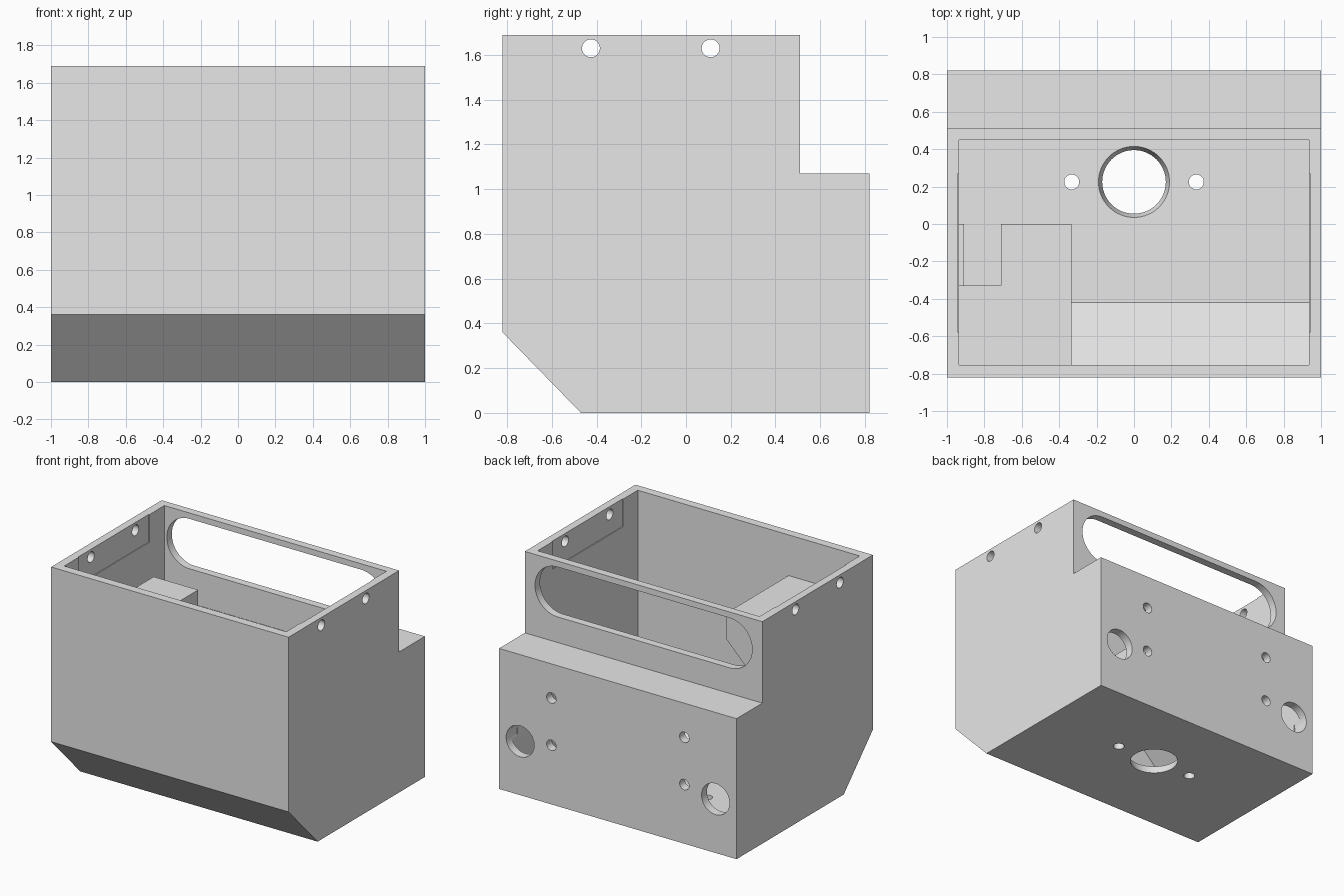
import bpy
import bmesh
from math import cos, sin, pi
from mathutils import Matrix, Vector

cube = bpy.data.objects.get("Cube")
if cube:
    bpy.data.objects.remove(cube, do_unlink=True)

grey = bpy.data.materials.new("light_grey")
grey.use_nodes = True
grey.diffuse_color = (0.8, 0.8, 0.8, 1)
grey.node_tree.nodes["Principled BSDF"].inputs["Base Color"].default_value = (0.8, 0.8, 0.8, 1)

WALL = 0.065
IN_X = 1 - WALL


def finish(name, bm):
    bmesh.ops.recalc_face_normals(bm, faces=bm.faces[:])
    mesh = bpy.data.meshes.new(name)
    bm.to_mesh(mesh)
    bm.free()
    mesh.materials.append(grey)
    ob = bpy.data.objects.new(name, mesh)
    bpy.context.collection.objects.link(ob)
    return ob


def prism(name, profile, axis, lo, hi):
    """Extrude a 2D profile along x (profile is y,z) or y (profile is x,z)."""
    place = (lambda a, b, t: (t, a, b)) if axis == "x" else (lambda a, b, t: (a, t, b))
    bm = bmesh.new()
    face = bm.faces.new([bm.verts.new(place(a, b, lo)) for a, b in profile])
    out = bmesh.ops.extrude_face_region(bm, geom=[face])
    moved = [v for v in out["geom"] if isinstance(v, bmesh.types.BMVert)]
    bmesh.ops.translate(bm, verts=moved, vec=Vector(place(0, 0, hi - lo)))
    return finish(name, bm)


def box(name, x, y, z):
    return prism(name, [(x[0], z[0]), (x[1], z[0]), (x[1], z[1]), (x[0], z[1])], "y", *y)


def drill(name, centre, axis, depth, r1, r2=None, sides=32):
    bm = bmesh.new()
    bmesh.ops.create_cone(bm, cap_ends=True, segments=sides, radius1=r1,
                          radius2=r2 or r1, depth=depth)
    turn = {"x": Matrix.Rotation(pi / 2, 4, "Y"), "y": Matrix.Rotation(pi / 2, 4, "X"),
            "z": Matrix()}[axis]
    bm.transform(Matrix.Translation(centre) @ turn)
    return finish(name, bm)


def cut(target, cutters):
    """Subtract every cutter, bake the result and discard the cutters."""
    for c in cutters:
        c.hide_render = True
        mod = target.modifiers.new("cut", "BOOLEAN")
        mod.operation = "DIFFERENCE"
        mod.solver = "EXACT"
        mod.object = c
    bpy.context.view_layer.update()
    graph = bpy.context.evaluated_depsgraph_get()
    mesh = bpy.data.meshes.new_from_object(target.evaluated_get(graph))
    target.modifiers.clear()
    target.data = mesh
    for c in cutters:
        bpy.data.objects.remove(c, do_unlink=True)


# Housing shell with chamfered front and stepped back
housing = prism("housing", [(-0.82, 0.36), (-0.47, 0), (0.82, 0), (0.82, 1.07),
                            (0.51, 1.07), (0.51, 1.69), (-0.82, 1.69)], "x", -1, 1)
cutters = [prism("cavity", [(-0.755, 0.4), (-0.42, WALL), (0.755, WALL), (0.755, 1.005),
                            (0.45, 1.005), (0.45, 1.8), (-0.755, 1.8)], "x", -IN_X, IN_X)]

# Wide rounded slot in the upper back wall
R, SLOT_X, SLOT_Z = 0.19, 0.725, 1.455
arc = [pi * i / 24 - pi / 2 for i in range(25)]
slot = [(SLOT_X + R * cos(a), SLOT_Z + R * sin(a)) for a in arc]
slot += [(-SLOT_X - R * cos(a), SLOT_Z - R * sin(a)) for a in arc]
cutters.append(prism("slot", slot, "y", 0.4, 0.6))

# Tapered floor opening
cutters.append(drill("floor_opening", (0, 0.225, WALL / 2), "z", WALL * 2, 0.16, 0.2, 64))

# Mirrored side, back and floor holes, and shallow lid recesses
for s in (-1, 1):
    for y in (-0.425, 0.11):
        cutters.append(drill("side_hole", (s * 0.97, y, 1.63), "x", 0.2, 0.04))
    for z in (0.45, 0.81):
        cutters.append(drill("back_hole", (s * 0.56, 0.79, z), "y", 0.2, 0.04))
    cutters.append(drill("cable_hole", (s * 0.823, 0.79, 0.41), "y", 0.2, 0.118, sides=48))
    cutters.append(drill("floor_hole", (s * 0.333, 0.225, 0.03), "z", 0.2, 0.04))
    inner, outer = s * 0.9, s * (IN_X + 0.006)
    cutters.append(box("recess", sorted((inner, outer)), (-0.58, 0.27), (1.48, 1.8)))
cut(housing, cutters)

# Corner shelf with sloping underside and a cable notch
shelf = prism("corner_shelf", [(-0.96, 1.38), (-0.335, 1.38), (-0.335, 1.19), (-0.96, 0.565)],
              "y", -0.78, 0)
cut(shelf, [box("notch", (-1.1, -0.71), (-0.33, 0.1), (0.615, 1.5))])

# Flat planes with softly shaded holes
for ob in (housing, shelf):
    bpy.ops.object.select_all(action="DESELECT")
    ob.select_set(True)
    bpy.context.view_layer.objects.active = ob
    bpy.ops.object.shade_smooth_by_angle(angle=pi / 6)
